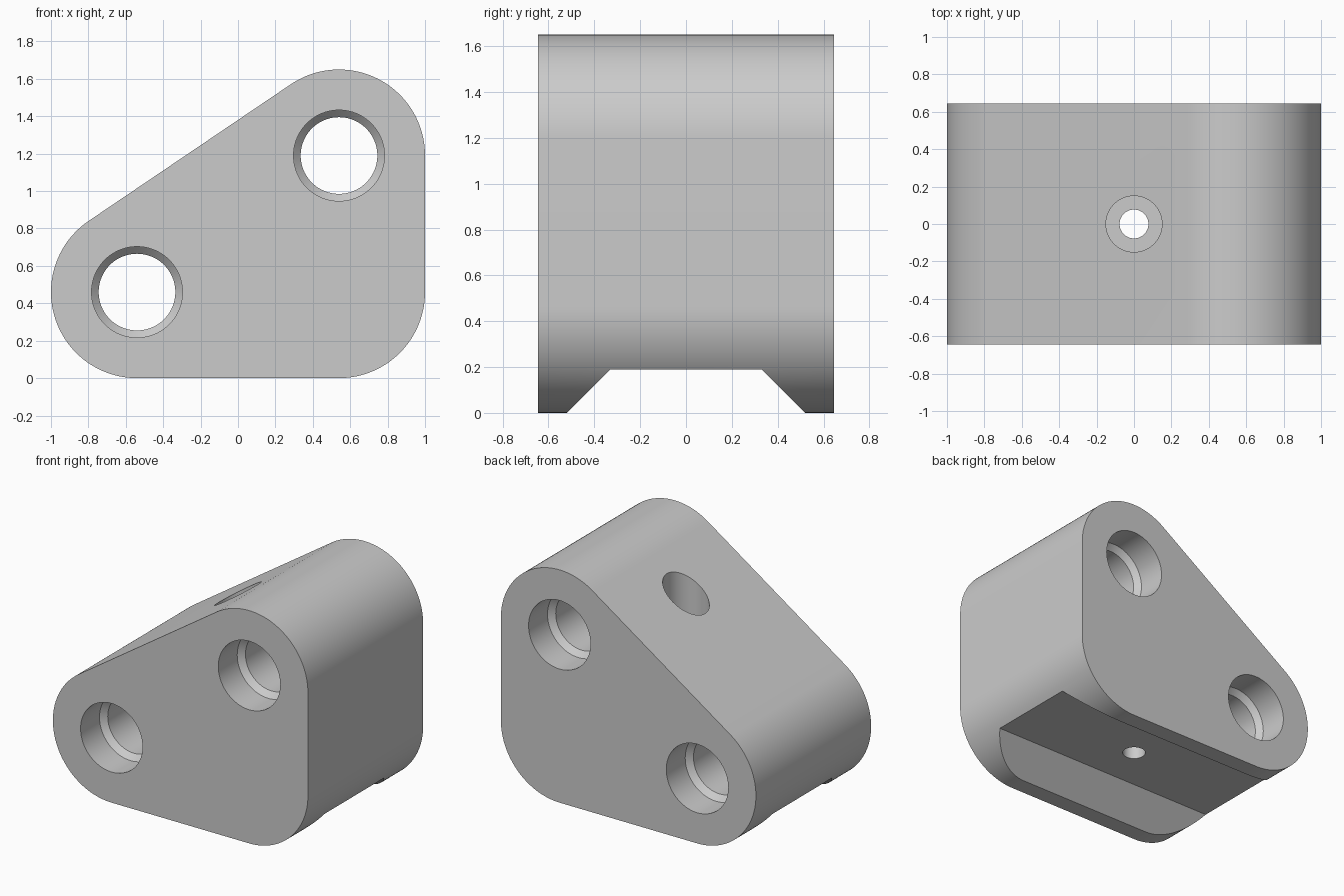
import bpy
import bmesh
from math import cos, sin, atan2, pi, radians
from mathutils import Matrix

cube = bpy.data.objects.get("Cube")
if cube:
    bpy.data.objects.remove(cube, do_unlink=True)

HALF_DEPTH = 0.645
CORNER_R = 0.46
LOW_LEFT, LOW_RIGHT, TOP = (-0.54, 0.46), (0.54, 0.46), (0.54, 1.19)

grey = bpy.data.materials.new("light grey")
grey.use_nodes = True
grey.diffuse_color = (0.6, 0.6, 0.6, 1)
grey.node_tree.nodes["Principled BSDF"].inputs["Base Color"].default_value = (0.6, 0.6, 0.6, 1)


def make_object(name, bm):
    bmesh.ops.recalc_face_normals(bm, faces=bm.faces)
    mesh = bpy.data.meshes.new(name)
    bm.to_mesh(mesh)
    bm.free()
    mesh.materials.append(grey)
    obj = bpy.data.objects.new(name, mesh)
    bpy.context.collection.objects.link(obj)
    return obj


def loft(name, rings):
    """Closed solid through rings of points."""
    bm = bmesh.new()
    loops = [[bm.verts.new(p) for p in ring] for ring in rings]
    n = len(loops[0])
    for a, b in zip(loops, loops[1:]):
        for i in range(n):
            j = (i + 1) % n
            bm.faces.new((a[i], a[j], b[j], b[i]))
    bm.faces.new(loops[0])
    bm.faces.new(loops[-1])
    return make_object(name, bm)


def turned(name, profile, matrix, sides=80):
    """Solid of revolution from (radius, height) pairs."""
    angles = [2 * pi * i / sides for i in range(sides)]
    obj = loft(name, [[(r * cos(a), r * sin(a), h) for a in angles] for r, h in profile])
    obj.data.transform(matrix)
    return obj


# Body: rounded triangular outline extruded along y
slope = atan2(TOP[1] - LOW_LEFT[1], TOP[0] - LOW_LEFT[0])
corners = [(LOW_RIGHT, -pi / 2, 0), (TOP, 0, pi / 2 + slope),
           (LOW_LEFT, pi / 2 + slope, 3 * pi / 2)]
outline = []
for (cx, cz), start, end in corners:
    steps = round((end - start) / radians(3))
    for i in range(steps + 1):
        a = start + (end - start) * i / steps
        outline.append((cx + CORNER_R * cos(a), cz + CORNER_R * sin(a)))
body = loft("bearing_block", [[(x, y, z) for x, z in outline]
                              for y in (-HALF_DEPTH, HALF_DEPTH)])

# Rod bores, wider at both ends with a conical step
half_bore = [(0.205, 0.395), (0.243, 0.433), (0.243, 0.8)]
bore = [(r, -h) for r, h in reversed(half_bore)] + half_bore
cutters = [
    turned(name, bore, Matrix.Translation((x, 0, z)) @ Matrix.Rotation(pi / 2, 4, "X"))
    for name, (x, z) in (("lower_bore_cutter", LOW_LEFT), ("upper_bore_cutter", TOP))
]

# Vertical screw hole with a flat-bottomed head recess
cutters.append(turned("screw_cutter", [(0.077, -0.3), (0.077, 0.6), (0.15, 0.6), (0.15, 2)],
                      Matrix.Identity(4)))

# Dovetail-shaped channel along the underside
channel = [(-0.72, -0.2), (0.72, -0.2), (0.33, 0.19), (-0.33, 0.19)]
cutters.append(loft("channel_cutter", [[(x, y, z) for y, z in channel] for x in (-1.5, 1.5)]))

# Cut the body, then discard the cutters
for cutter in cutters:
    cutter.hide_render = True
    mod = body.modifiers.new(cutter.name, "BOOLEAN")
    mod.operation = "DIFFERENCE"
    mod.solver = "EXACT"
    mod.object = cutter
bpy.context.view_layer.update()
evaluated = body.evaluated_get(bpy.context.evaluated_depsgraph_get())
result = bpy.data.meshes.new_from_object(evaluated)
body.modifiers.clear()
body.data = result
result.name = "bearing_block"
result.materials.clear()
result.materials.append(grey)
for face in result.polygons:
    face.material_index = 0
for cutter in cutters:
    bpy.data.objects.remove(cutter, do_unlink=True)

# Smooth curved walls, sharp rims
bpy.ops.object.select_all(action="DESELECT")
body.select_set(True)
bpy.context.view_layer.objects.active = body
bpy.ops.object.shade_smooth_by_angle(angle=radians(20))
